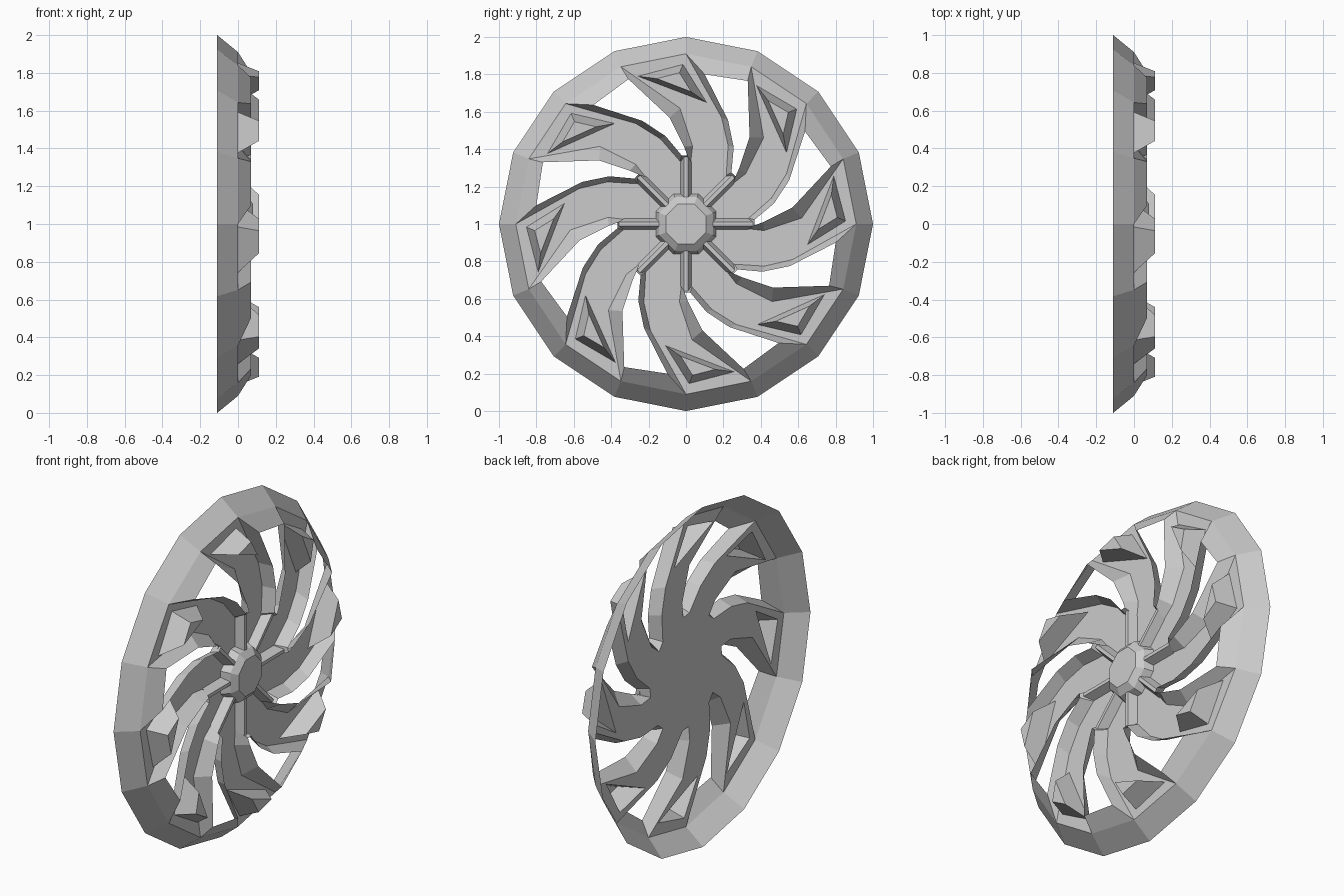
import bpy, bmesh, math

if "Cube" in bpy.data.objects:
    bpy.data.objects.remove(bpy.data.objects["Cube"])

# Wheel lies in the y-z plane, axle along x; profile points are (y, height above axle)
N = 8
def rot(p, k):
    a = k * 2 * math.pi / N
    return (p[0]*math.cos(a) - p[1]*math.sin(a), p[0]*math.sin(a) + p[1]*math.cos(a))

def pt(x, p, k=0):
    q = rot(p, k)
    return (x, q[0], 1 + q[1])

def polar(r, deg):
    a = math.radians(deg)
    return (r*math.cos(a), r*math.sin(a))

def build(name, polys):
    """Weld polygons into one flat shaded shell facing +x."""
    bm = bmesh.new()
    for poly in polys:
        bm.faces.new([bm.verts.new(v) for v in poly])
    bmesh.ops.remove_doubles(bm, verts=bm.verts, dist=1e-4)
    bmesh.ops.recalc_face_normals(bm, faces=bm.faces)
    bm.normal_update()
    if sum(f.normal.x * f.calc_area() for f in bm.faces) < 0:
        bmesh.ops.reverse_faces(bm, faces=bm.faces)
    me = bpy.data.meshes.new(name)
    bm.to_mesh(me)
    bm.free()
    ob = bpy.data.objects.new(name, me)
    bpy.context.collection.objects.link(ob)
    return ob

RIM, LIP, TOP = 0.91, 0.07, 0.11

# Window outline on the plate, and the inset raised lip outline
trail = [polar(RIM, 90), (.19, .57), (.225, .42), (.215, .26)]
lead = [(.25, .215), (.32, .27), (.415, .46), polar(RIM, 67.5)]
trail_lip = [(.10, .80), (.225, .555), (.255, .41), (.243, .275)]
lead_lip = [(.265, .255), (.285, .30), (.34, .465), (.33, .765)]

# Raised triangular block on each spoke
base = [(-.257, .79), (-.016, .853), (.11, .65)]
cx, cy = sum(p[0] for p in base)/3, sum(p[1] for p in base)/3
cap = [(cx + (p[0]-cx)*.5, cy + (p[1]-cy)*.5) for p in base]

# Sloped outer rim
build("rim", [[pt(-.11, polar(1, a)), pt(-.11, polar(1, a+22.5)),
               pt(0, polar(RIM, a+22.5)), pt(0, polar(RIM, a))]
              for a in [i*22.5 for i in range(16)]])

plate, lips, blocks, ribs, hub = [], [], [], [], []
for k in range(N):
    # Flat spoke floor, left open below the block
    A, B, C = base
    nxt = [rot(p, 1) for p in lead]
    mid = (0, 0)
    for poly in ([nxt[-1], trail[0], B, A],
                 trail + [lead[0], mid, C, B],
                 [mid] + nxt + [A, C]):
        plate.append([pt(0, p, k) for p in poly])

    # Lip wall around the window
    lo, hi = trail + lead, trail_lip + lead_lip
    for i in range(len(lo)):
        j = (i + 1) % len(lo)
        lips.append([pt(0, lo[i], k), pt(0, lo[j], k), pt(LIP, hi[j], k), pt(LIP, hi[i], k)])

    # Block sides and top
    for i in range(3):
        j = (i + 1) % 3
        blocks.append([pt(0, base[i], k), pt(0, base[j], k), pt(TOP, cap[j], k), pt(TOP, cap[i], k)])
    blocks.append([pt(TOP, p, k) for p in cap])

    # Radial rib between the hub and the window tip
    r0, r1 = .14, .33
    for s in (-1, 1):
        ribs.append([pt(0, (s*.03, r0), k), pt(0, (s*.03, r1), k),
                     pt(.05, (s*.01, r1 + .03), k), pt(.05, (s*.01, r0), k)])
    ribs.append([pt(.05, (-.01, r0), k), pt(.05, (.01, r0), k),
                 pt(.05, (.01, r1 + .03), k), pt(.05, (-.01, r1 + .03), k)])

    # Stepped octagonal hub
    a0, a1 = 22.5 + 45*k, 67.5 + 45*k
    prof = [(.175, 0), (.155, .05), (.115, .08)]
    for (ra, xa), (rb, xb) in zip(prof, prof[1:]):
        hub.append([pt(xa, polar(ra, a0)), pt(xa, polar(ra, a1)),
                    pt(xb, polar(rb, a1)), pt(xb, polar(rb, a0))])
hub.append([pt(.08, polar(.115, 22.5 + 45*k)) for k in range(N)])

build("spoke_plate", plate)
build("window_lips", lips)
build("spoke_blocks", blocks)
build("hub_ribs", ribs)
build("hub_cap", hub)
